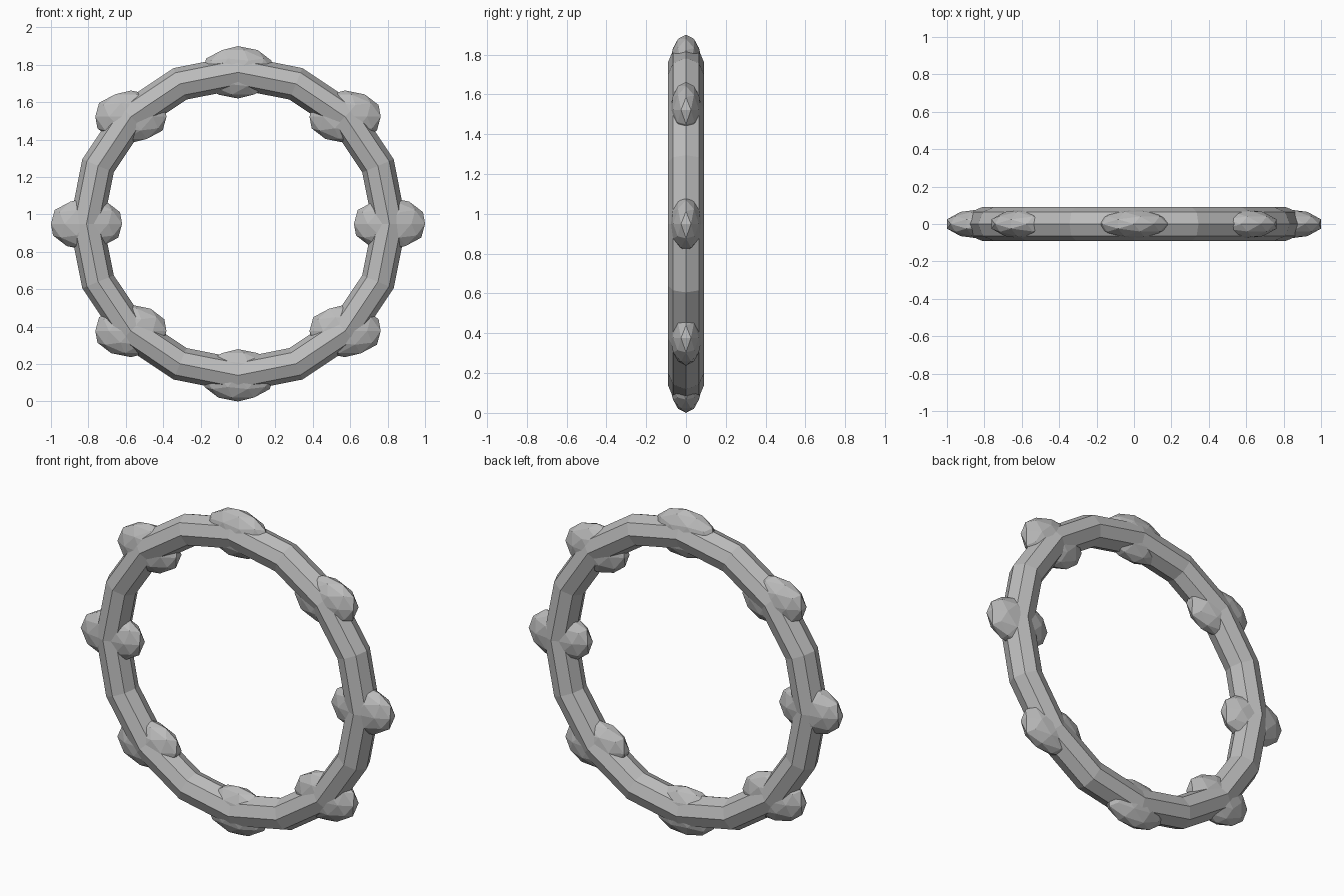
import bpy, bmesh
from math import cos, sin, pi

cube = bpy.data.objects.get("Cube")
if cube:
    bpy.data.objects.remove(cube)

CENTER_Z, RING_R, TUBE_R = 0.95, 0.81, 0.091

grey = bpy.data.materials.new("stone_grey")
grey.use_nodes = True
colour = (0.5, 0.5, 0.5, 1)
grey.diffuse_color = colour
grey.node_tree.nodes["Principled BSDF"].inputs["Base Color"].default_value = colour


def finish(name):
    obj = bpy.context.object
    obj.name = obj.data.name = name
    obj.data.materials.append(grey)
    return obj


# Upright faceted ring
bpy.ops.mesh.primitive_torus_add(
    major_segments=16, minor_segments=8, major_radius=RING_R,
    minor_radius=TUBE_R, location=(0, 0, CENTER_Z), rotation=(pi / 2, 0, 0))
finish("ring")

# Eight flattened knobs, all stretched sideways
for i in range(8):
    a = i * pi / 4
    bpy.ops.mesh.primitive_ico_sphere_add(
        subdivisions=2, radius=1,
        location=(RING_R * cos(a), 0, CENTER_Z + RING_R * sin(a)))
    knob = finish(f"knob_{i + 1}")
    knob.scale = (0.2, 0.08, 0.14)
